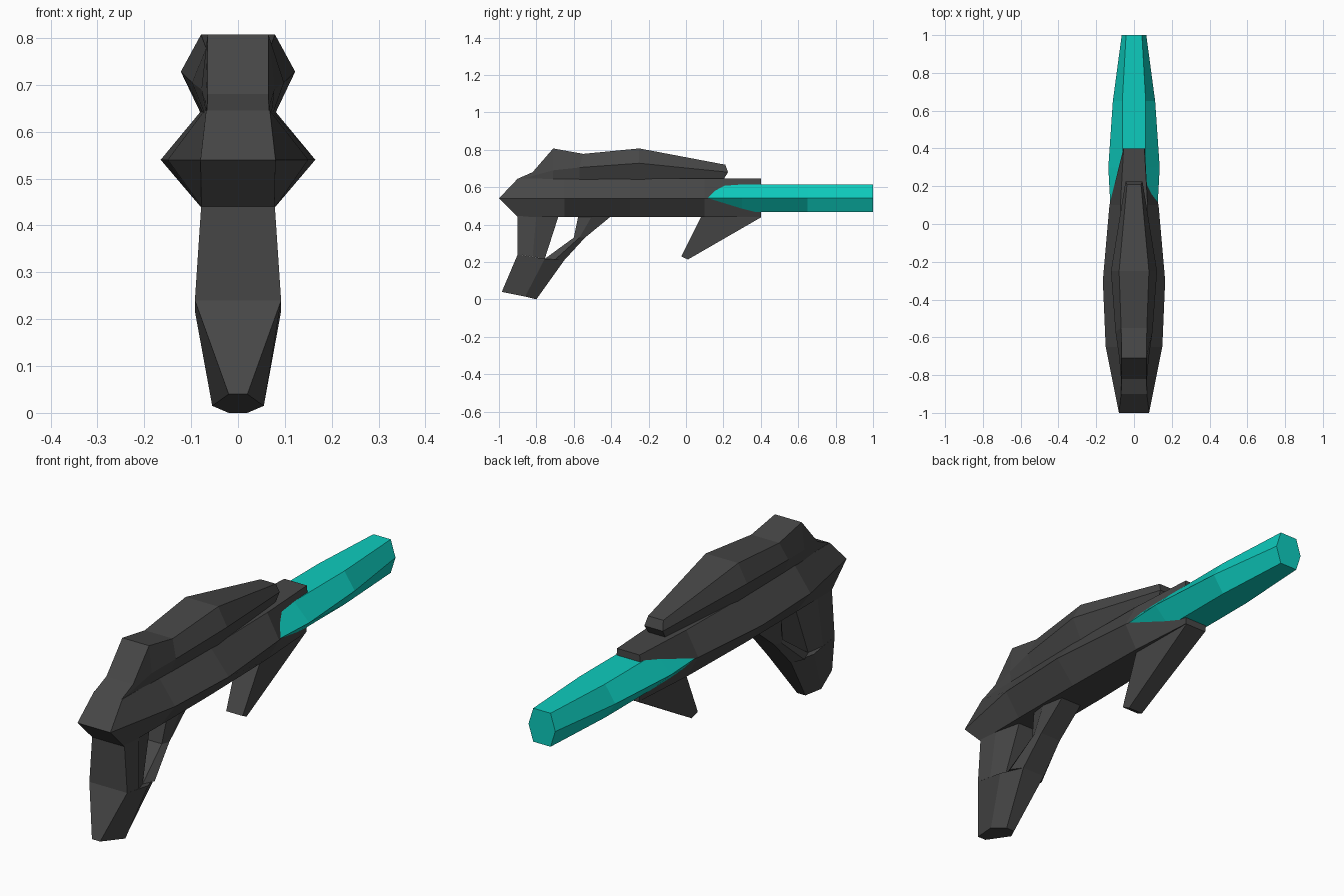
import bpy, bmesh


def material(name, color):
    m = bpy.data.materials.new(name)
    m.diffuse_color = (*color, 1)
    return m


GREY = material("dark grey", (0.062, 0.062, 0.062))
TEAL = material("bright teal", (0.004, 0.60, 0.51))


def loft(name, rings, mat):
    """Skin mirrored cross-sections; each ring lists (y, z, half_width) levels."""
    bm = bmesh.new()
    n = len(rings[0])
    loops = []
    for ring in rings:
        pts = [(w, y, z) for y, z, w in ring] + [(-w, y, z) for y, z, w in reversed(ring)]
        loops.append([bm.verts.new(p) for p in pts])
    for a, b in zip(loops, loops[1:]):
        for i in range(2 * n):
            j = (i + 1) % (2 * n)
            bm.faces.new((a[i], a[j], b[j], b[i]))
    # end caps, one strip per pair of levels
    for v in (loops[0], loops[-1]):
        for i in range(n - 1):
            bm.faces.new((v[i], v[i + 1], v[-2 - i], v[-1 - i]))
    bmesh.ops.recalc_face_normals(bm, faces=bm.faces)
    me = bpy.data.meshes.new(name)
    bm.to_mesh(me)
    bm.free()
    me.materials.append(mat)
    ob = bpy.data.objects.new(name, me)
    bpy.context.collection.objects.link(ob)
    return ob


# Main body: hexagonal hull with a pointed rear
body = [(-0.9, -1.0, .068, .08, .078), (-.65, -.65, .072, .15, .08),
        (-.3, -.3, .078, .165, .08), (.1, .1, .072, .13, .072), (.4, .4, .055, .062, .052)]
loft("body", [[(y, .645, wt), (ym, .54, wm), (y, .44, wb)]
              for y, ym, wt, wm, wb in body], GREY)

# Barrel: tapering hexagonal tube emerging from the hull
barrel = [(.04, .06, .122), (.3, .062, .136), (.65, .062, .112), (1.0, .042, .065)]
loft("barrel", [[(y, .615, wt), (y, .541, wm), (y, .468, wt)]
                for y, wt, wm in barrel], TEAL)

# Upper housing with side ridges and a narrow nose
loft("upper_housing", [
    [(-.90, .645, .066), (-.90, .642, .066), (-.90, .63, .066)],
    [(-.82, .68, .065), (-.82, .66, .069), (-.82, .64, .068)],
    [(-.71, .807, .065), (-.71, .69, .078), (-.71, .64, .072)],
    [(-.55, .778, .068), (-.57, .705, .098), (-.57, .64, .075)],
    [(-.25, .807, .079), (-.25, .728, .122), (-.25, .64, .08)],
    [(.21, .72, .037), (.225, .68, .045), (.20, .64, .04)],
], GREY)

# Rear grip, upper and lower halves
grip_waist = [(-.9, .24, .092), (-.82, .228, .092), (-.755, .217, .065)]
loft("grip_upper", [
    [(-.9, .45, .078), (-.8, .45, .078), (-.68, .45, .05)],
    grip_waist,
], GREY)
loft("grip_lower", [
    [(-.9, .24, .092), (-.755, .217, .092), (-.65, .21, .055)],
    [(-.985, .04, .02), (-.86, .015, .055), (-.8, 0, .02)],
], GREY)

# Trigger guard strut between grip and hull
loft("trigger_guard", [
    [(-.755, .217, .065), (-.70, .213, .085), (-.65, .21, .055)],
    [(-.60, .33, .05), (-.57, .33, .065), (-.54, .33, .05)],
    [(-.575, .45, .06), (-.5, .45, .07), (-.40, .445, .05)],
], GREY)

# Forward fin grip
loft("fore_grip", [
    [(.085, .45, .055), (.4, .45, .05)],
    [(.08, .44, .055), (.4, .438, .05)],
    [(-.025, .23, .04), (.01, .213, .035)],
], GREY)
